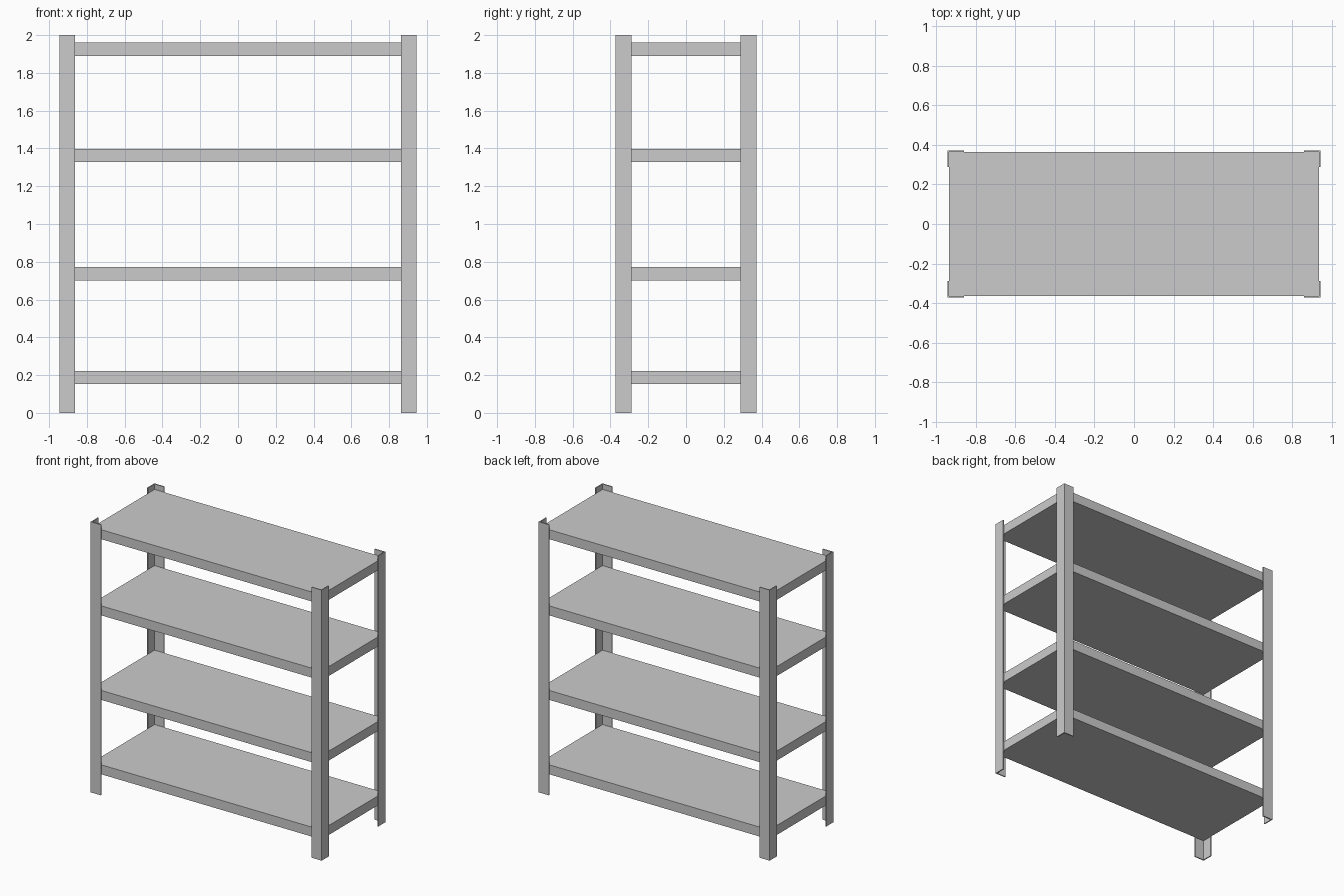
import bpy, bmesh

if "Cube" in bpy.data.objects:
    bpy.data.objects.remove(bpy.data.objects["Cube"])

W, D, H = 0.945, 0.372, 2.0   # half width, half depth, full height
LEG, T = 0.083, 0.008         # angle-iron leg width and wall thickness
SHELF_TOPS = (0.222, 0.772, 1.397, 1.96)
SHELF_H = 0.07


def extrude_profile(name, points, z0, z1):
    bm = bmesh.new()
    face = bm.faces.new([bm.verts.new((x, y, z0)) for x, y in points])
    ext = bmesh.ops.extrude_face_region(bm, geom=[face])
    top = [v for v in ext["geom"] if isinstance(v, bmesh.types.BMVert)]
    bmesh.ops.translate(bm, verts=top, vec=(0, 0, z1 - z0))
    bmesh.ops.recalc_face_normals(bm, faces=bm.faces)
    mesh = bpy.data.meshes.new(name)
    bm.to_mesh(mesh)
    bm.free()
    obj = bpy.data.objects.new(name, mesh)
    bpy.context.collection.objects.link(obj)
    return obj


# L-section corner posts
angle = [(W, D), (W - LEG, D), (W - LEG, D - T),
         (W - T, D - T), (W - T, D - LEG), (W, D - LEG)]
for side, sx in (("left", -1), ("right", 1)):
    for end, sy in (("front", -1), ("back", 1)):
        extrude_profile(f"{end}_{side}_post",
                        [(x * sx, y * sy) for x, y in angle], 0, H)

# Shelves fitted inside the posts
x, y = W - T, D - T
for i, top in enumerate(SHELF_TOPS, 1):
    extrude_profile(f"shelf_{i}", [(-x, -y), (x, -y), (x, y), (-x, y)],
                    top - SHELF_H, top)
